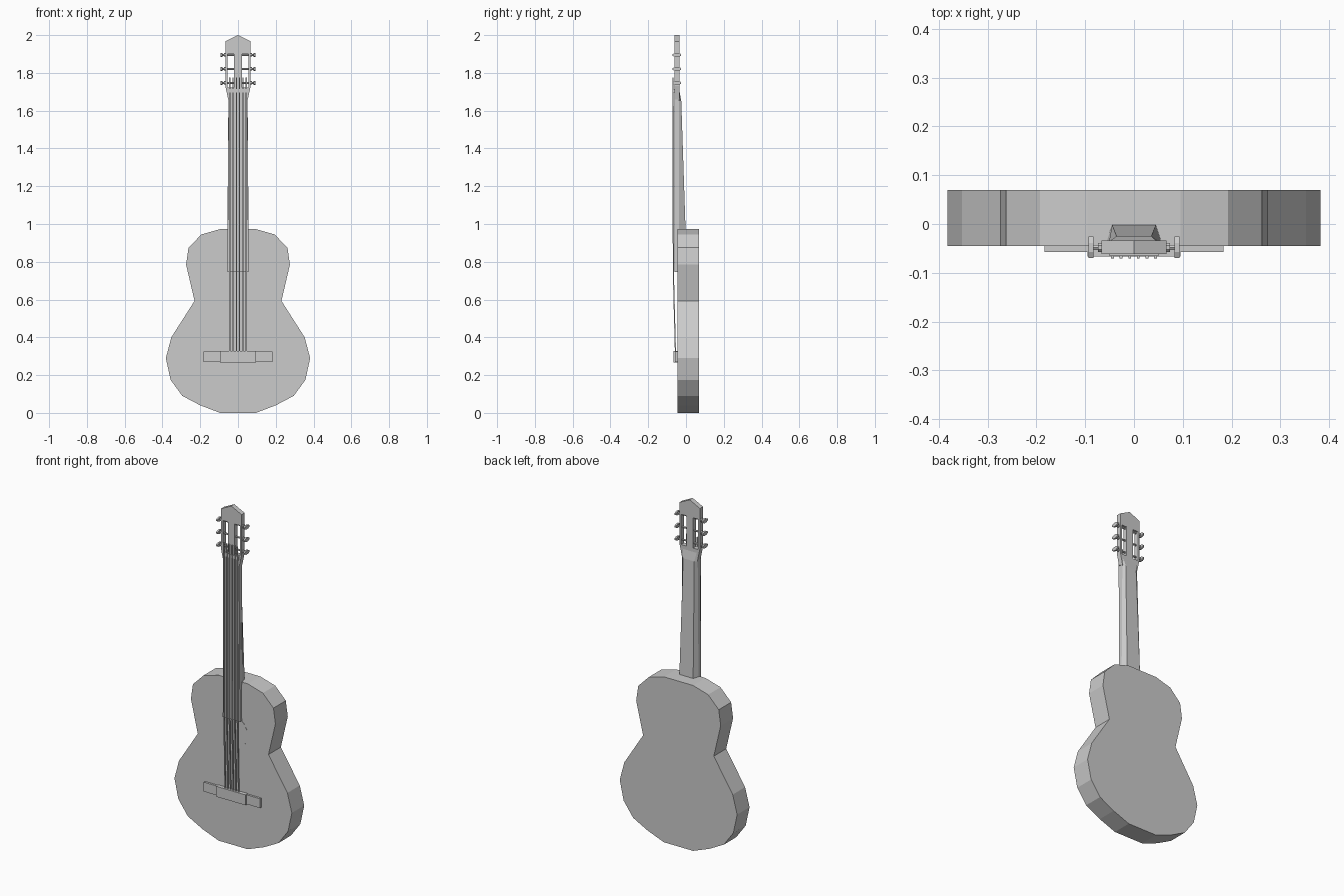
import bpy, bmesh, math
from mathutils import Vector

cube = bpy.data.objects.get("Cube")
if cube:
    bpy.data.objects.remove(cube, do_unlink=True)

GREY = (0.6, 0.6, 0.6, 1)
mat = bpy.data.materials.new("plain grey")
mat.use_nodes = True
mat.diffuse_color = GREY
mat.node_tree.nodes["Principled BSDF"].inputs["Base Color"].default_value = GREY


def finish(name, bm):
    bmesh.ops.recalc_face_normals(bm, faces=bm.faces)
    mesh = bpy.data.meshes.new(name)
    bm.to_mesh(mesh)
    bm.free()
    mesh.materials.append(mat)
    ob = bpy.data.objects.new(name, mesh)
    bpy.context.collection.objects.link(ob)
    return ob


def loft(name, rings):
    """Skin a row of rings with equal point counts and cap both ends."""
    bm = bmesh.new()
    rows = [[bm.verts.new(p) for p in ring] for ring in rings]
    for a, b in zip(rows, rows[1:]):
        for i in range(len(a)):
            j = (i + 1) % len(a)
            bm.faces.new((a[i], a[j], b[j], b[i]))
    bm.faces.new(rows[0])
    bm.faces.new(rows[-1])
    return finish(name, bm)


def plate(name, outline, y0, y1):
    return loft(name, [[(x, y, z) for x, z in outline] for y in (y0, y1)])


def mirrored(half):
    return half + [(-x, z) for x, z in reversed(half) if x > 0]


def box(name, x0, x1, y0, y1, z0, z1):
    return plate(name, [(x0, z0), (x1, z0), (x1, z1), (x0, z1)], y0, y1)


def rod(name, a, b, radius, sides=6, squash=1):
    a, b = Vector(a), Vector(b)
    q = (b - a).to_track_quat('Z', 'Y')
    angles = [math.tau * (i + 0.5) / sides for i in range(sides)]
    ring = [q @ Vector((math.cos(t) * radius, math.sin(t) * radius * squash, 0)) for t in angles]
    return loft(name, [[p + v for v in ring] for p in (a, b)])


# Body with waisted outline
plate("body", mirrored([(0.095, 0), (0.2, 0.04), (0.295, 0.09), (0.357, 0.175), (0.382, 0.29),
                        (0.353, 0.4), (0.23, 0.593), (0.275, 0.785), (0.262, 0.875),
                        (0.193, 0.945), (0.095, 0.973)]), -0.045, 0.07)

# Sound hole inlay
ring = [math.tau * (i + 0.5) / 12 for i in range(12)]
plate("sound_hole", [(0.097 * math.cos(t), 0.667 + 0.097 * math.sin(t)) for t in ring], -0.046, -0.044)

# Bridge
box("bridge_base", -0.183, 0.183, -0.057, -0.045, 0.27, 0.325)
box("bridge_block", -0.095, 0.095, -0.067, -0.045, 0.267, 0.328)

# Fretboard and tapering neck
plate("fretboard", mirrored([(0.056, 0.745), (0.05, 1.7)]), -0.062, -0.044)


def neck_ring(z, front, back, y):
    return [(-front, -0.046, z), (front, -0.046, z), (front, -0.036, z),
            (back, y, z), (-back, y, z), (-front, -0.036, z)]


loft("neck", [neck_ring(0.96, 0.056, 0.045, -0.002), neck_ring(1.65, 0.051, 0.036, -0.025),
              neck_ring(1.7, 0.051, 0.045, -0.034)])

# Slotted headstock
head = plate("headstock", mirrored([(0.052, 1.66), (0.067, 1.73), (0.067, 1.967), (0, 2.0)]),
             -0.062, -0.034)
for s in (-1, 1):
    cutter = box("slot_cutter", s * 0.022, s * 0.055, -0.1, 0, 1.722, 1.9)
    cutter.hide_render = True
    mod = head.modifiers.new("slot", 'BOOLEAN')
    mod.operation = 'DIFFERENCE'
    mod.object = cutter
    bpy.context.view_layer.objects.active = head
    bpy.ops.object.modifier_apply(modifier=mod.name)
    bpy.data.objects.remove(cutter, do_unlink=True)

# Nut
box("nut", -0.05, 0.05, -0.066, -0.06, 1.695, 1.715)

# Tuning pegs
for side, s in (("right", -1), ("left", 1)):
    for i in range(3):
        z = 1.747 + i * 0.074
        rod(f"{side}_peg_shaft_{i}", (s * 0.015, -0.048, z), (s * 0.09, -0.048, z), 0.006)
        rod(f"{side}_peg_collar_{i}", (s * 0.066, -0.048, z), (s * 0.074, -0.048, z), 0.01, 8)
        rod(f"{side}_peg_knob_{i}", (s * 0.083, -0.048, z), (s * 0.093, -0.048, z), 0.024, 8, 0.5)

# Strings, bending at the end of the fretboard
for i in range(6):
    x = (i - 2.5) * 0.0175
    path = [(x, -0.056, 0.325), (x, -0.067, 0.745), (x, -0.068, 1.775)]
    loft(f"string_{i}", [[(px + dx * 0.003, py + dy * 0.003, pz)
                          for dx, dy in ((-1, -1), (1, -1), (1, 1), (-1, 1))]
                         for px, py, pz in path])
